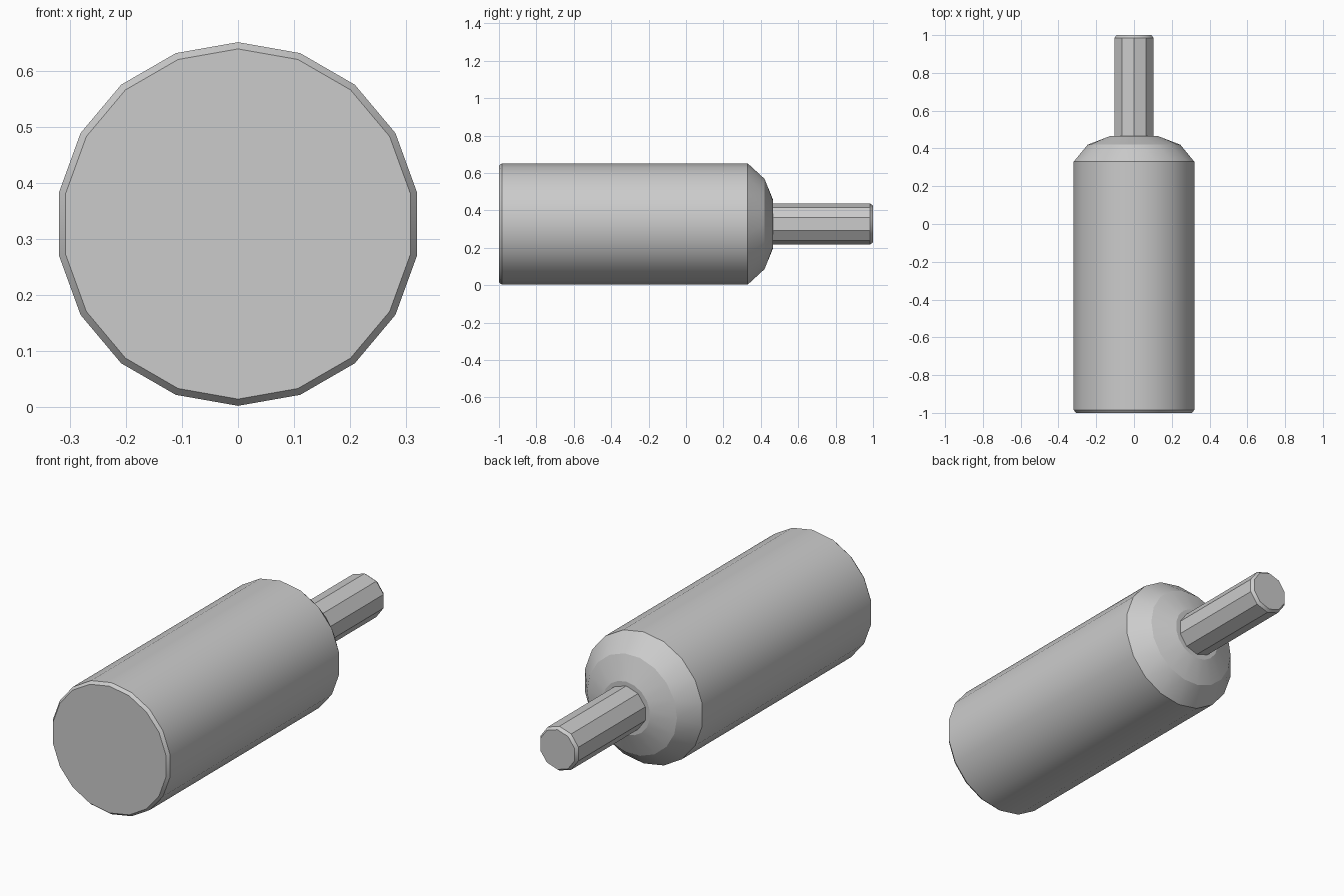
import bpy, bmesh, math

cube = bpy.data.objects.get("Cube")
if cube:
    bpy.data.objects.remove(cube, do_unlink=True)

grey = bpy.data.materials.new("light grey")
grey.use_nodes = True
COLOUR = (0.6, 0.6, 0.6, 1)
grey.diffuse_color = COLOUR
grey.node_tree.nodes["Principled BSDF"].inputs["Base Color"].default_value = COLOUR

AXIS_Z = 0.327


def lathe(name, profile, sides, turn=0.0, twist=0.0, smooth=30):
    """Revolve (radius, y) points about the long axis; the ends are capped.
    turn and twist are in steps of one side, twist being added per ring."""
    bm = bmesh.new()
    rings = []
    for row, (radius, y) in enumerate(profile):
        angles = [math.tau * (i + turn + twist * row) / sides for i in range(sides)]
        rings.append([bm.verts.new((radius * math.cos(a), y, AXIS_Z + radius * math.sin(a)))
                      for a in angles])
    for low, high in zip(rings, rings[1:]):
        for i in range(sides):
            j = (i + 1) % sides
            if twist:
                bm.faces.new((low[i], low[j], high[i]))
                bm.faces.new((low[j], high[j], high[i]))
            else:
                bm.faces.new((low[i], low[j], high[j], high[i]))
    bm.faces.new(rings[0])
    bm.faces.new(rings[-1])
    bmesh.ops.recalc_face_normals(bm, faces=bm.faces)
    mesh = bpy.data.meshes.new(name)
    bm.to_mesh(mesh)
    bm.free()
    mesh.materials.append(grey)
    obj = bpy.data.objects.new(name, mesh)
    bpy.context.collection.objects.link(obj)
    bpy.ops.object.select_all(action="DESELECT")
    obj.select_set(True)
    bpy.context.view_layer.objects.active = obj
    bpy.ops.object.shade_smooth_by_angle(angle=math.radians(smooth))
    return obj


# Main cylinder with a slightly eased front rim
lathe("casing", [(0.312, -1.0), (0.324, -0.985), (0.324, 0.33)], 18, turn=0.5)

# Faceted shoulder closing the back of the casing
lathe("shoulder", [(0.324, 0.33), (0.245, 0.42), (0.13, 0.465)], 18,
      turn=0.5, twist=0.5, smooth=14)

# Thin shaft with an eased tip
lathe("shaft", [(0.109, 0.44), (0.109, 0.985), (0.098, 1.0)], 10, turn=0.5)
